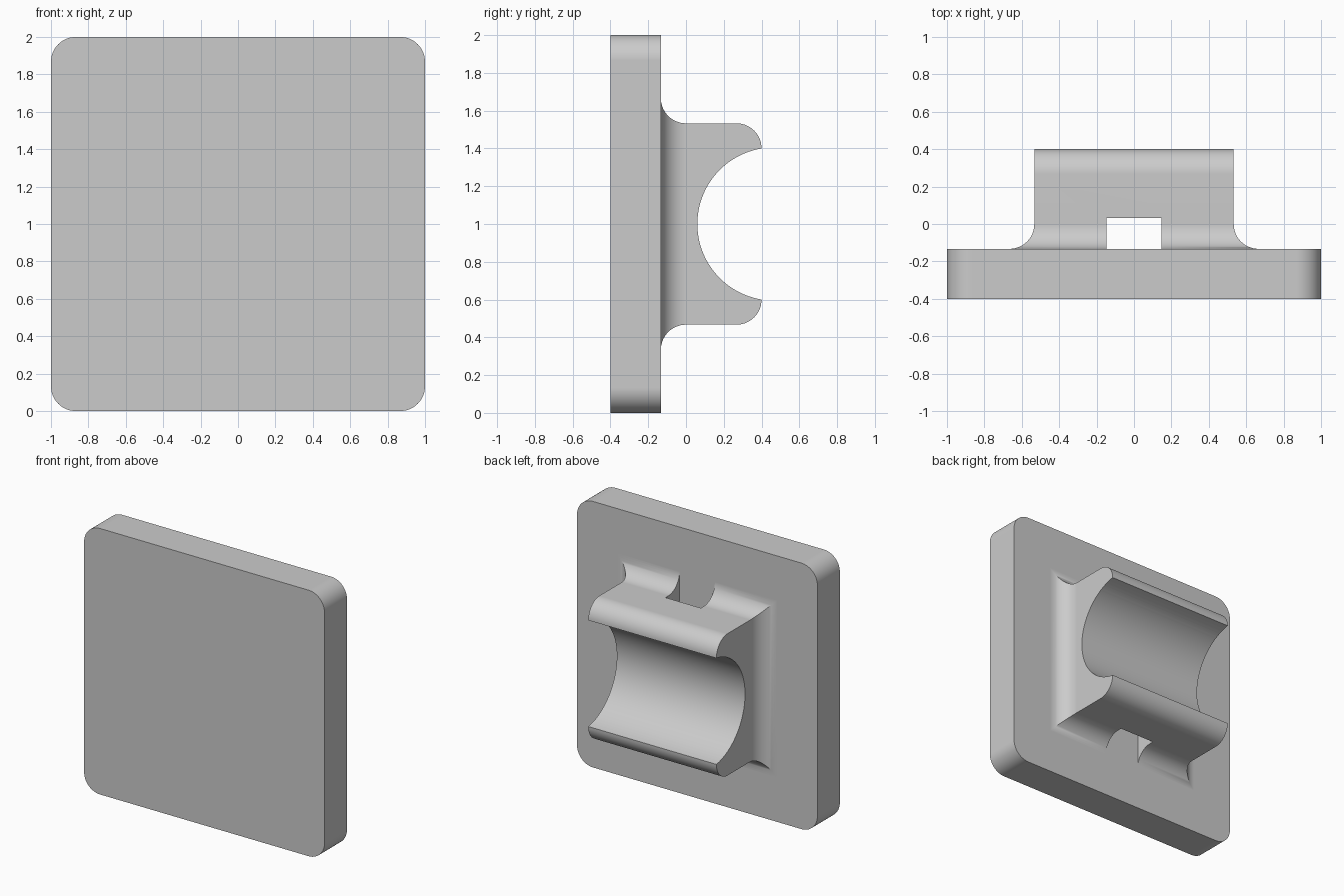
import bpy, bmesh, math
from mathutils import Matrix

if "Cube" in bpy.data.objects:
    bpy.data.objects.remove(bpy.data.objects["Cube"])

grey = bpy.data.materials.new("light_grey")
grey.use_nodes = True
grey.diffuse_color = (0.6, 0.6, 0.6, 1)
grey.node_tree.nodes["Principled BSDF"].inputs["Base Color"].default_value = (0.6, 0.6, 0.6, 1)

R = 0.133       # radius of every round and fillet
BACK = -0.133   # rear face of the plate
HALF = 0.533    # half size of the saddle block
STEPS = 14


def make_object(name, bm):
    bmesh.ops.recalc_face_normals(bm, faces=bm.faces)
    mesh = bpy.data.meshes.new(name)
    bm.to_mesh(mesh)
    bm.free()
    mesh.materials.append(grey)
    obj = bpy.data.objects.new(name, mesh)
    bpy.context.collection.objects.link(obj)
    return obj


def loft(name, rings):
    """Skin a list of point rings and cap both ends."""
    bm = bmesh.new()
    loops = [[bm.verts.new(p) for p in ring] for ring in rings]
    for a, b in zip(loops, loops[1:]):
        for i in range(len(a)):
            j = (i + 1) % len(a)
            bm.faces.new((a[i], a[j], b[j], b[i]))
    bm.faces.new(loops[0])
    bm.faces.new(loops[-1])
    return make_object(name, bm)


def combine(target, other, operation):
    mod = target.modifiers.new(operation, 'BOOLEAN')
    mod.object, mod.operation, mod.solver = other, operation, 'EXACT'
    bpy.context.view_layer.objects.active = target
    bpy.ops.object.modifier_apply(modifier=mod.name)
    bpy.data.objects.remove(other)


def quarter():
    return [math.pi / 2 * i / STEPS for i in range(STEPS + 1)]


# Plate: square with rounded corners
outline = []
for k, (sx, sz) in enumerate([(1, 1), (-1, 1), (-1, -1), (1, -1)]):
    for t in quarter():
        a = t + k * math.pi / 2
        outline.append((sx * (1 - R) + R * math.cos(a), 1 + sz * (1 - R) + R * math.sin(a)))
plate = loft("mounting_plate", [[(x, y, z) for x, z in outline] for y in (-0.4, BACK)])

# Saddle block: mitred base fillet, straight walls, rounded upper and lower lips
sections = [(BACK - 0.1, HALF + R, HALF + R)]
for t in quarter():
    flare = HALF + R * (1 - math.sin(t))
    sections.append((BACK + R * (1 - math.cos(t)), flare, flare))
for t in quarter():
    sections.append((0.4 - R + R * math.sin(t), HALF, HALF - R * (1 - math.cos(t))))
saddle = loft("saddle_block", [
    [(-w, y, 1 - h), (w, y, 1 - h), (w, y, 1 + h), (-w, y, 1 + h)] for y, w, h in sections])

# Round cradle across the saddle
bm = bmesh.new()
bmesh.ops.create_cone(bm, cap_ends=True, segments=96, radius1=0.405, radius2=0.405, depth=3,
                      matrix=Matrix.Translation((0, 0.465, 1)) @ Matrix.Rotation(math.pi / 2, 4, 'Y'))
combine(saddle, make_object("cradle_cutter", bm), 'DIFFERENCE')

# Strap slot running vertically between plate and saddle
bm = bmesh.new()
bmesh.ops.create_cube(bm, size=1, matrix=Matrix.Translation((0, -0.2335, 1))
                      @ Matrix.Diagonal((0.294, 0.533, 3, 1)))
combine(saddle, make_object("slot_cutter", bm), 'DIFFERENCE')

# Join into one solid, smooth the rounds and keep flats flat
combine(plate, saddle, 'UNION')
plate.name = "plate_with_saddle"
bpy.ops.object.select_all(action='DESELECT')
plate.select_set(True)
bpy.context.view_layer.objects.active = plate
bpy.ops.object.shade_smooth_by_angle(angle=math.radians(30))
normals = plate.modifiers.new("flat_normals", 'WEIGHTED_NORMAL')
normals.keep_sharp = True
